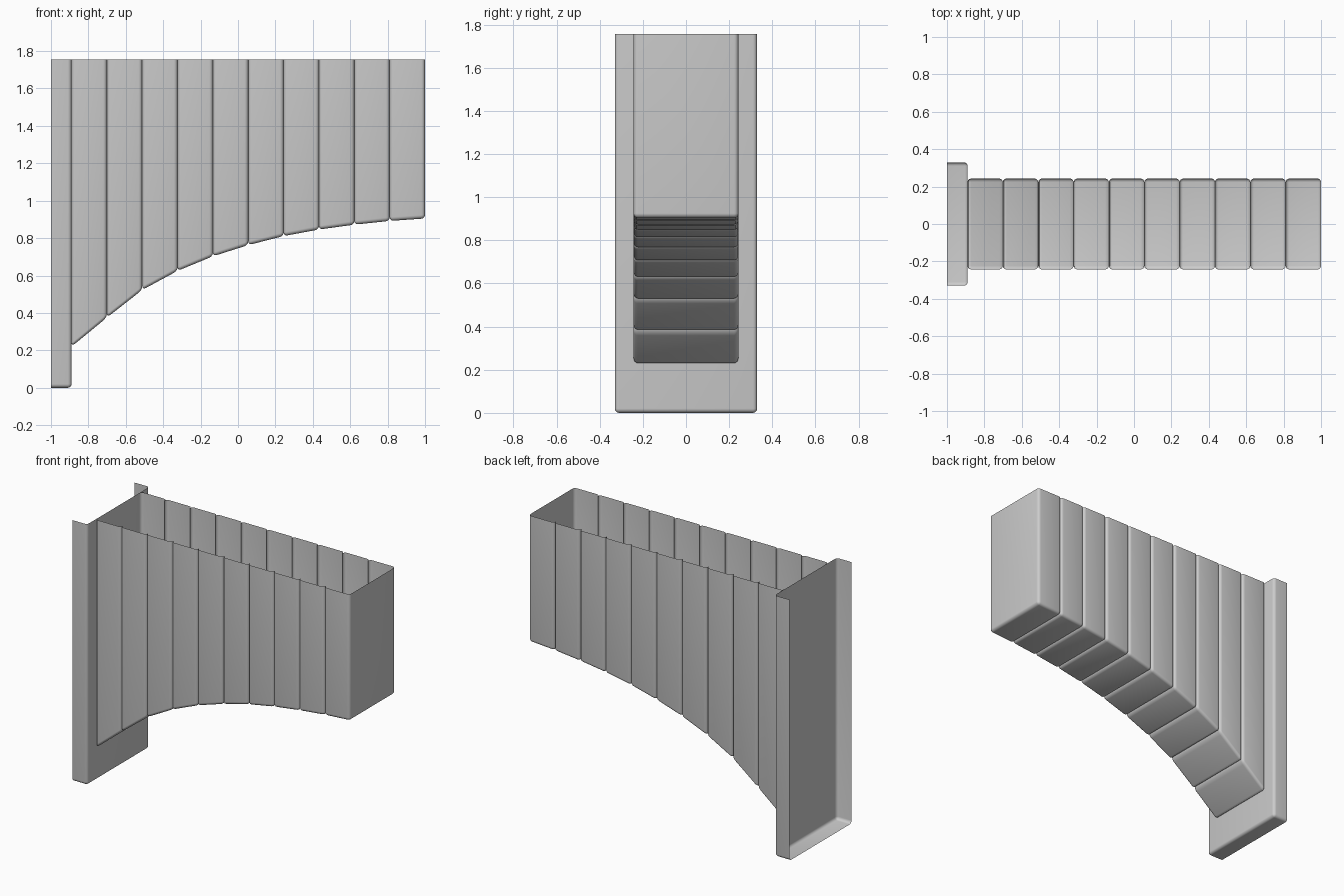
import bpy, bmesh
from math import sin, cos, pi

if "Cube" in bpy.data.objects:
    bpy.data.objects.remove(bpy.data.objects["Cube"])

TOP = 1.755   # open upper rim
R = 0.02      # edge rounding
SEG = 4


def ring(bm, x, half_w, bottom, inset):
    """U-shaped cross-section at x, shrunk by inset."""
    rad = R - inset
    pts = [(-half_w + inset, TOP)]
    for side, start in ((-1, pi), (1, 1.5 * pi)):
        for i in range(SEG + 1):
            a = start + i * pi / 2 / SEG
            pts.append((side * (half_w - R) + rad * cos(a), bottom + R + rad * sin(a)))
    pts.append((half_w - inset, TOP))
    return [bm.verts.new((x, y, z)) for y, z in pts]


def shell(bm, x0, x1, z0, z1, half_w, round_start=True, cap=False):
    """Open-topped trough with rounded ends and a sloping bottom."""
    arc = [i * pi / 2 / SEG for i in range(SEG + 1)]
    stations = [(x1 - R + R * sin(a), R * (1 - cos(a))) for a in arc]
    if round_start:
        stations = [(x0 + R - R * sin(a), R * (1 - cos(a))) for a in reversed(arc)] + stations
    else:
        stations.insert(0, (x0, 0))
    rings = [ring(bm, x, half_w, z0 + (z1 - z0) * (x - x0) / (x1 - x0), d)
             for x, d in stations]
    for a, b in zip(rings, rings[1:]):
        for i in range(len(a) - 1):
            bm.faces.new((a[i], a[i + 1], b[i + 1], b[i]))
    if cap:
        bm.faces.new(rings[-1])


def finish(bm, name):
    bmesh.ops.remove_doubles(bm, verts=bm.verts, dist=0.0005)
    me = bpy.data.meshes.new(name)
    bm.to_mesh(me)
    bm.free()
    ob = bpy.data.objects.new(name, me)
    bpy.context.collection.objects.link(ob)
    bpy.ops.object.select_all(action='DESELECT')
    ob.select_set(True)
    bpy.context.view_layer.objects.active = ob
    bpy.ops.object.shade_smooth_by_angle()


# Wall pier, open at the back and top
bm = bmesh.new()
shell(bm, -1.0, -0.89, 0, 0, 0.33, round_start=False, cap=True)
finish(bm, "wall_pier")

# Row of arch stones following the curved underside
under = [0.22, 0.375, 0.523, 0.625, 0.703, 0.763, 0.811, 0.846, 0.872, 0.892, 0.905]
step = 1.89 / 10
bm = bmesh.new()
for i in range(10):
    x = -0.89 + i * step
    shell(bm, x, x + step, under[i], under[i + 1], 0.243, cap=(i == 9))
finish(bm, "arch_stones")
